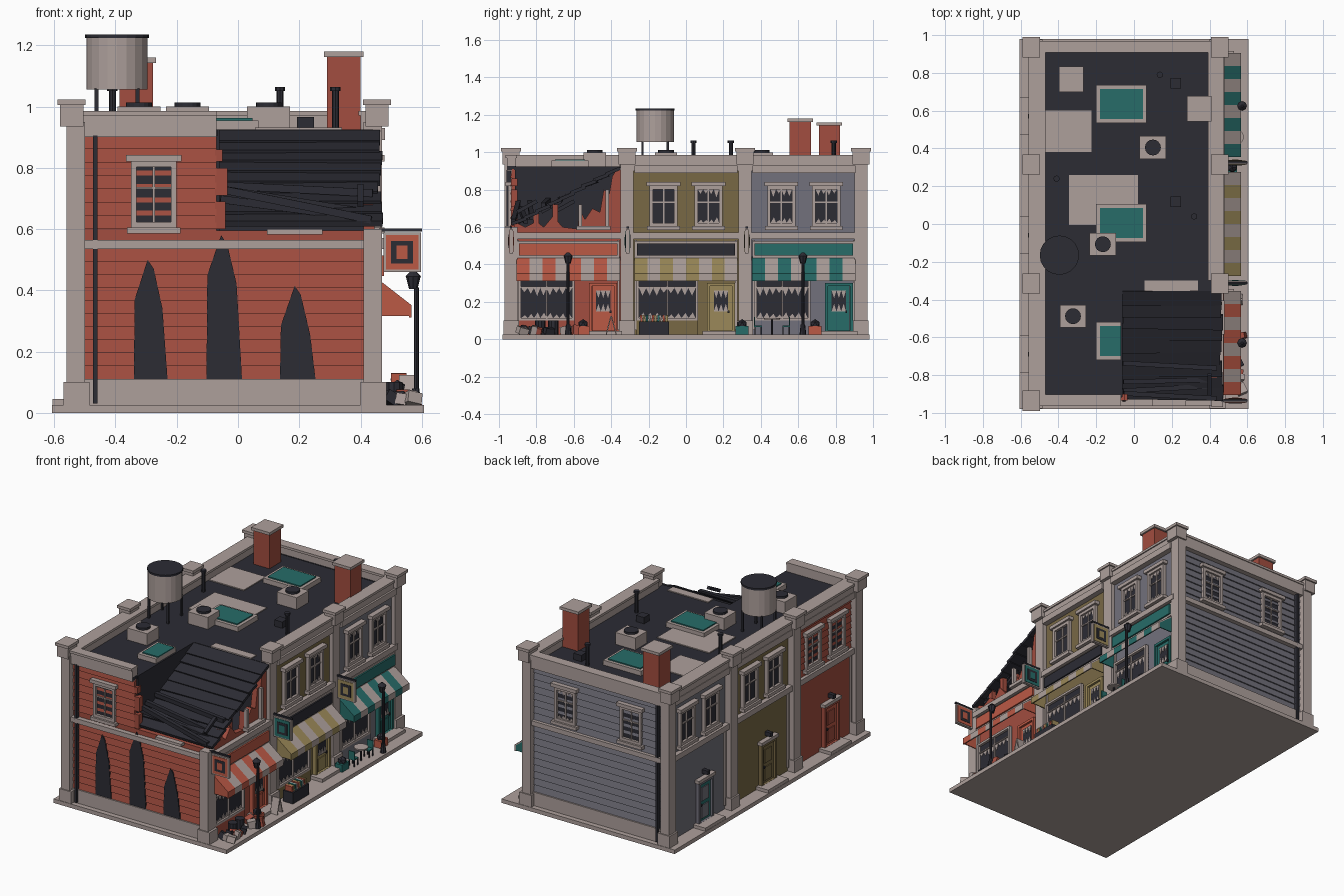
import bpy, bmesh, math, random
from mathutils import Vector, Matrix, Euler

if "Cube" in bpy.data.objects:
    bpy.data.objects.remove(bpy.data.objects["Cube"])
random.seed(4)
COL = {'stone': (.42, .35, .33), 'red': (.36, .075, .05), 'tan': (.19, .14, .06), 'slate': (.17, .165, .2),
       'dark': (.025, .025, .034), 'teal': (.02, .15, .14), 'orange': (.5, .1, .06), 'gold': (.33, .25, .1)}
parts = {}

def bm_of(name, col):
    return parts.setdefault((name, col), bmesh.new())

def prism(name, col, pts, vec):
    bm = bm_of(name, col)
    a = [bm.verts.new(p) for p in pts]
    b = [bm.verts.new(Vector(p) + Vector(vec)) for p in pts]
    fs = [bm.faces.new(a), bm.faces.new(b[::-1])]
    for i in range(len(a)):
        j = (i + 1) % len(a)
        fs.append(bm.faces.new((a[i], b[i], b[j], a[j])))
    bmesh.ops.recalc_face_normals(bm, faces=fs)

def box(name, col, x0, x1, y0, y1, z0, z1):
    prism(name, col, [(x0, y0, z0), (x1, y0, z0), (x1, y1, z0), (x0, y1, z0)], (0, 0, z1 - z0))

def rbox(name, col, c, size, rot):
    m = Matrix.Translation(c) @ Euler(rot).to_matrix().to_4x4() @ Matrix.Diagonal((*size, 1))
    bmesh.ops.create_cube(bm_of(name, col), size=1, matrix=m)

def cyl(name, col, x, y, z0, z1, r, r2=None, n=16):
    bmesh.ops.create_cone(bm_of(name, col), cap_ends=True, segments=n, radius1=r, radius2=r if r2 is None else r2,
                          depth=z1 - z0, matrix=Matrix.Translation((x, y, (z0 + z1) / 2)))

# Wall-plane coordinates: u along the wall, n outward, z up
def P(f, u, n, z):
    return {'E': (.445 + n, u, z), 'W': (-.52 - n, u, z), 'S': (u, -.93 - n, z), 'N': (u, .93 + n, z)}[f]

def panel(name, col, f, pts, n0, n1):
    prism(name, col, [P(f, u, n0, z) for u, z in pts], Vector(P(f, 0, n1, 0)) - Vector(P(f, 0, n0, 0)))

def fbox(name, col, f, u0, u1, n0, n1, z0, z1):
    panel(name, col, f, [(u0, z0), (u1, z0), (u1, z1), (u0, z1)], n0, n1)

def siding(col, f, u0, u1, z0, z1):
    k = round((z1 - z0) / .043)
    h = (z1 - z0) / k
    for i in range(k):
        z = z0 + i * h
        prism('siding', col, [P(f, u0, -.003, z), P(f, u0, .009, z), P(f, u0, .001, z + h), P(f, u0, -.003, z + h)],
              Vector(P(f, u1, 0, 0)) - Vector(P(f, u0, 0, 0)))

def frame(name, col, f, u0, u1, z0, z1, t, n):
    for a, b, c, d in ((u0, u0 + t, z0, z1), (u1 - t, u1, z0, z1), (u0 + t, u1 - t, z0, z0 + t), (u0 + t, u1 - t, z1 - t, z1)):
        fbox(name, col, f, a, b, 0, n, c, d)

def shards(f, u0, u1, z0, z1, k):
    w = (u1 - u0) / k
    for i in range(k):
        a, h = u0 + i * w, random.uniform(.02, .045)
        panel('glass_shards', 'stone', f, [(a, z1), (a + w, z1), (a + w * .5, z1 - h)], .007, .01)
        panel('glass_shards', 'stone', f, [(a, z0), (a + w, z0), (a + w * .6, z0 + h * .7)], .007, .01)

def window(f, u, broken=False):
    fbox('window_glass', 'dark', f, u - .07, u + .07, -.01, .006, .61, .82)
    frame('window_frame', 'stone', f, u - .075, u + .075, .605, .82, .018, .022)
    fbox('window_frame', 'stone', f, u - .09, u + .09, 0, .034, .82, .842)
    fbox('window_frame', 'stone', f, u - .088, u + .088, 0, .034, .585, .605)
    fbox('window_mullion', 'stone', f, u - .004, u + .004, 0, .014, .62, .805)
    fbox('window_mullion', 'stone', f, u - .06, u + .06, 0, .014, .73, .738)
    if broken:
        shards(f, u - .057, u + .057, .623, .802, 4)

def door(f, u, col, trim, glazed):
    fbox('door', col, f, u - .058, u + .058, -.01, .01, .03, .285)
    frame('door_frame', trim, f, u - .075, u + .075, .03, .3, .016, .024)
    fbox('door_knob', 'dark', f, u + .035, u + .045, .01, .02, .14, .155)
    if glazed:
        fbox('door_glass', 'dark', f, u - .038, u + .038, 0, .0125, .15, .26)
        for i in range(3):
            a = u - .038 + i * .0255
            for z, s in ((.26, -1), (.15, 1)):
                panel('glass_shards', 'stone', f, [(a, z), (a + .025, z), (a + .013, z + s * .04)], .012, .016)
        fbox('door_panel', trim, f, u - .038, u + .038, .01, .015, .05, .13)
    else:
        for z in (.06, .17):
            fbox('door_panel', trim, f, u - .035, u + .035, .01, .015, z, z + .085)
        fbox('door_lintel', 'stone', f, u - .085, u + .085, 0, .03, .3, .32)
        fbox('door_lamp', 'dark', f, u - .012, u + .012, 0, .04, .335, .36)
    fbox('door_step', 'stone', f, u - .1, u + .1, 0, .085, .025, .045)

# Pavement slab and main body with the open corner
box('pavement', 'stone', -.607, .607, -.98, .98, 0, .025)
bays = [(-.63, 'red', 'orange', 'orange'), (0, 'tan', 'gold', 'dark'), (.63, 'slate', 'teal', 'teal')]
for c, wall, _, _ in bays:
    y0, y1 = (c - .3, c + .315) if c < 0 else (c - .315, c + .3 if c > 0 else c + .315)
    box('lower_walls', wall, -.52, .445, y0, y1, .02, .57)
    box('upper_walls', wall, -.52, -.07 if c < 0 else .445, y0, y1, .57, .91)
box('room_wall', 'dark', -.071, -.06, -.915, -.32, .57, .925)
box('room_wall', 'dark', -.07, .44, -.355, -.31, .57, .925)
box('room_floor', 'dark', -.07, .44, -.92, -.35, .565, .58)
box('roof', 'dark', -.49, -.065, -.92, .93, .905, .925)
box('roof', 'dark', -.065, .41, -.355, .93, .905, .925)

# Siding, plinth, belt and cornice on both ends, scorch marks on the front
for f, col in (('S', 'red'), ('N', 'slate')):
    siding(col, f, -.52, .43, .11, .535)
    siding(col, f, -.52, -.07 if f == 'S' else .43, .6 if f == 'S' else .565, .905)
    fbox('end_plinth', 'stone', f, -.52, .43, -.02, .018, .02, .11)
    fbox('end_belt', 'stone', f, -.53, .45, -.02, .03, .535, .565)
    fbox('end_cornice', 'dark', f, -.5, -.07 if f == 'S' else .43, -.02, .025, .905, .927)
    fbox('downspout', 'dark', f, -.474, -.459, .005, .03, .03, .905)
    window(f, -.275)
fbox('broken_sill', 'stone', 'S', .095, .275, 0, .034, .583, .6)
fbox('broken_wall_foot', 'red', 'S', -.07, .42, -.03, 0, .57, .595)
window('N', .185, True)
siding('red', 'W', -.9, -.36, .57, .9)
for x, w, h in ((-.285, .055, .5), (-.045, .058, .58), (.195, .058, .415)):
    panel('scorch_mark', 'dark', 'S', [(x - w, .11), (x + w, .11), (x + w * .7, h - .16), (x + .01, h - .03), (x - .01, h),
                                      (x - w * .95, h - .13)], .003, .011)

# Pilasters, caps, belts and parapets
for x in (-.53, .44):
    for y in (-.935, -.315, .315, .935):
        broken = x > 0 and y < -.9
        box('pilaster', 'stone', x - .03, x + .03, y - .035, y + .035, .02, .6 if broken else .95)
        box('pilaster_base', 'stone', x - .04, x + .045, y - .042, y + .042, .02, .1)
        if not broken:
            cx = x - .013 if x < 0 else x + .014
            box('pilaster_cap', 'stone', cx - .038, cx + .038, y - .045, y + .045, .935, 1.005)
            box('pilaster_cap', 'stone', cx - .046, cx + .046, y - .054, y + .054, 1.005, 1.023)
for n, x0, x1, y0, y1 in (('side', .4, .468, -.3, .95), ('side', -.552, -.475, -.95, .95),
                          ('back', -.55, .46, .915, .965), ('front', -.55, -.07, -.957, -.908)):
    box(n + '_parapet', 'stone', x0, x1, y0, y1, .9, .97)
    box(n + '_coping', 'stone', x0 - (.007 if n != 'front' else 0), x1 + (.007 if n == 'side' else 0), y0 - (.007 if n != 'side' else 0),
        y1 + (.005 if n != 'side' else 0), .97, .985)

# Street shopfronts and rear elevations, bay by bay
for k, (c, wall, acc, sign) in enumerate(bays):
    y0, y1 = c - .275, c + .275
    for f in 'EW':
        fbox('belt_course', 'stone', f, y0 - .02, y1 + .02, -.01, .03, .535, .57)
        if f == 'W' or k:
            fbox('cornice', 'stone', f, y0, y1, -.01, .035, .89, .93)
            for s in (-.12, .12):
                window(f, c + s, f == 'E' and k + s > 1)
        for a in (y0, y1 - .012):
            fbox('bay_trim', 'stone', f, a, a + .012, 0, .012, .05, .53)
    if not k:
        for s in (-.12, .12):
            window('W', c + s)
    fbox('sign_band', 'stone', 'E', y0, y1, 0, .022, .435, .525)
    fbox('sign_board', sign, 'E', y0 + .012, y1 - .012, .02, .032, .447, .513)
    a, b = c - .265, c + (.065 if k == 1 else .035)
    fbox('shop_glass', 'dark', 'E', a, b, -.01, .006, .11, .335)
    frame('shop_frame', 'stone', 'E', a, b, .1, .34, .014, .022)
    fbox('shop_mullion', 'stone', 'E', (a + b) / 2 - .004, (a + b) / 2 + .004, 0, .016, .11, .33)
    fbox('shop_mullion', 'stone', 'E', a, b, 0, .016, .275, .282)
    shards('E', a + .014, b - .014, .114, .274, 8)
    fbox('stall_riser', wall, 'E', a, b, 0, .018, .025, .1)
    door('E', c + .187, acc, acc, True)
    door('W', c - .06, acc if k != 1 else 'tan', wall, False)
    # Striped awning with closed cheeks
    w = .552 / 8
    for i in range(8):
        prism('awning', (acc, 'stone')[i % 2], [(x, c - .276 + i * w, z) for x, z in
              ((.45, .442), (.566, .352), (.566, .312), (.558, .312), (.558, .348), (.45, .432))], (0, w, 0))
    for y in (c - .276, c + .27):
        prism('awning_cheek', acc, [(.45, y, .432), (.558, y, .348), (.558, y, .316), (.45, y, .316)], (0, .006, 0))
    # Hanging sign
    y, sc = (-.935, -.312, .325)[k], ('orange', 'teal', 'gold')[k]
    box('sign_bracket', 'dark', .46, .6, y - .006, y + .006, .592, .602)
    box('hanging_sign', 'stone', .475, .597, y - .009, y + .009, .46, .588)
    box('hanging_sign_face', sc, .483, .589, y - .012, y + .012, .468, .58)
    box('hanging_sign_mark', 'dark', .5, .572, y - .014, y + .014, .487, .561)
    box('hanging_sign_mark', sc, .518, .554, y - .016, y + .016, .502, .546)

# Ragged facade left at the ruined corner
panel('broken_facade', 'red', 'E', [(-.92, .57), (-.92, .63), (-.86, .6), (-.8, .63), (-.76, .6), (-.71, .66), (-.66, .6), (-.58, .59),
      (-.57, .7), (-.54, .64), (-.5, .7), (-.46, .68), (-.44, .8), (-.41, .78), (-.395, .87), (-.37, .91), (-.34, .92), (-.34, .57)], -.035, 0)
for u, h in ((-.575, .72), (-.43, .8)):
    fbox('broken_window_frame', 'stone', 'E', u, u + .018, 0, .022, .59, h)
fbox('broken_window_frame', 'stone', 'E', -.585, -.405, 0, .034, .585, .605)
for z0, z1, w in ((.6, .69, .03), (.71, .8, .035), (.82, .86, .02)):
    box('wall_stub', 'red', -.075, -.07 + w, -.935, -.9, z0, z1)
for y, h in ((-.8, .68), (-.7, .72)):
    box('wall_stub', 'red', .41, .44, y - .015, y + .015, .57, h)

# Collapsed roof planks and fallen beams
ang = math.atan2(.3, .56)
for i in range(9):
    t = (i + .5) / 9
    rbox('collapsed_roof', 'dark', (.195 + random.uniform(-.008, .015), -.36 - .56 * t, .915 - .3 * t),
         (.53, .085, .018), (ang + random.uniform(-.16, .02), 0, random.uniform(-.02, .02)))
for z, r, y in ((.68, .2, -.91), (.665, .13, -.87), (.69, .16, -.83), (.73, .05, -.75)):
    rbox('fallen_beam', 'dark', (.19, y, z), (.5, .025, .025), (0, r, random.uniform(-.1, .1)))
for y in (-.65, -.72, -.85):
    rbox('fallen_beam', 'dark', (.4, y, .71), (.02, .12, .02), (.5, 0, 0))

# Roof furniture: skylights, patches, fan boxes, pipes, chimneys
for y in (.635, .005, -.62):
    x1 = .067 if y > -.5 else -.07
    box('skylight_kerb', 'stone', -.2, x1, y - .1, y + .1, .92, .955)
    box('skylight_glass', 'teal', -.18, x1 - (.02 if y > -.5 else 0), y - .08, y + .08, .95, .962)
for x0, x1, y0, y1 in ((-.47, -.225, .38, .6), (-.345, .02, -.005, .26), (.055, .34, -.355, -.3)):
    box('roof_patch', 'stone', x0, x1, y0, y1, .92, .931)
for x, y in ((.1, .405), (-.165, -.107), (-.323, -.488)):
    box('fan_box', 'stone', x - .07, x + .07, y - .06, y + .06, .92, 1)
    cyl('fan', 'dark', x, y, 1, 1.013, .042)
for x, y in ((.137, .79), (.318, .04), (-.41, .24)):
    cyl('vent_pipe', 'dark', x, y, .92, 1.05, .011, n=8)
    cyl('vent_pipe', 'dark', x, y, 1.05, 1.063, .017, n=8)
for y in (.745, .117):
    box('roof_hatch', 'dark', .192, .248, y - .028, y + .028, .92, .965)
for x, y, h in ((.345, .61, 1.18), (-.332, .767, 1.16)):
    box('chimney', 'red', x - .055, x + .055, y - .057, y + .057, .92, h - .015)
    box('chimney_cap', 'stone', x - .065, x + .065, y - .068, y + .068, h - .018, h)

# Water tank
cyl('water_tank', 'stone', -.395, -.165, 1.055, 1.225, .1, n=20)
cyl('tank_lid', 'dark', -.395, -.165, 1.223, 1.235, .104, n=20)
for sx in (-1, 1):
    for sy in (-1, 1):
        box('tank_leg', 'dark', -.395 + sx * .067 - .006, -.395 + sx * .067 + .006, -.165 + sy * .067 - .006, -.165 + sy * .067 + .006, .92, 1.058)

# Street lamps
for y in (-.63, .625):
    cyl('street_lamp', 'dark', .58, y, .025, .08, .018, .012, 8)
    cyl('street_lamp', 'dark', .582, y, .08, .41, .008, n=8)
    cyl('street_lamp', 'dark', .572, y, .405, .445, .014, .024, 8)
    cyl('street_lamp', 'dark', .572, y, .445, .465, .026, .006, 8)

# Pavement props: rubble, menu board, book crate, cafe table, planters
for i in range(14):
    rbox('rubble', ('dark', 'stone', 'red')[i % 3], (random.uniform(.5, .57), random.uniform(-.88, -.58), .045),
         [random.uniform(.03, .055) for _ in range(3)], [random.uniform(0, 2) for _ in range(3)])
for y in (-.78, -.71):
    cyl('barrel', 'dark', .51, y, .025, .1, .028, n=10)
for s in (-1, 1):
    rbox('menu_board', 'stone', (.55, -.4 + s * .014, .075), (.05, .006, .1), (s * .25, 0, 0))
box('book_crate', 'dark', .49, .56, -.25, -.09, .025, .095)
for i in range(10):
    rbox('books', ('orange', 'gold', 'teal', 'stone')[i % 4], (.525, -.238 + i * .015, .105), (.05, .011, .05), (random.uniform(-.2, .2), 0, 0))
cyl('cafe_table', 'stone', .54, .46, .105, .113, .042, n=12)
cyl('cafe_table', 'dark', .54, .46, .025, .105, .006, n=8)
for y, s in ((.385, -1), (.535, 1)):
    box('cafe_chair', 'teal', .52, .56, y - .02, y + .02, .065, .073)
    box('cafe_chair', 'teal', .52, .56, y + s * .018 - .003, y + s * .018 + .003, .065, .12)
    for x in (.523, .557):
        for d in (-.017, .017):
            box('cafe_chair', 'dark', x - .003, x + .003, y + d - .003, y + d + .003, .025, .066)
for y, c in ((-.55, 'orange'), (.69, 'orange'), (.3, 'teal')):
    box('planter', c, .495, .545, y - .035, y + .035, .025, .07)
    bmesh.ops.create_icosphere(bm_of('planter_bush', 'dark'), subdivisions=1, radius=.028, matrix=Matrix.Translation((.52, y, .08)))

# Turn the gathered parts into objects
mats = {}
for (name, col), bm in parts.items():
    me = bpy.data.meshes.new(name)
    bm.to_mesh(me)
    bm.free()
    if col not in mats:
        mats[col] = bpy.data.materials.new(col)
        mats[col].diffuse_color = (*COL[col], 1)
    me.materials.append(mats[col])
    bpy.context.collection.objects.link(bpy.data.objects.new(name, me))

for m in bpy.data.materials:
    if m.users and not m.is_grease_pencil:
        m.use_nodes = True
        m.node_tree.nodes["Principled BSDF"].inputs["Base Color"].default_value = m.diffuse_color
